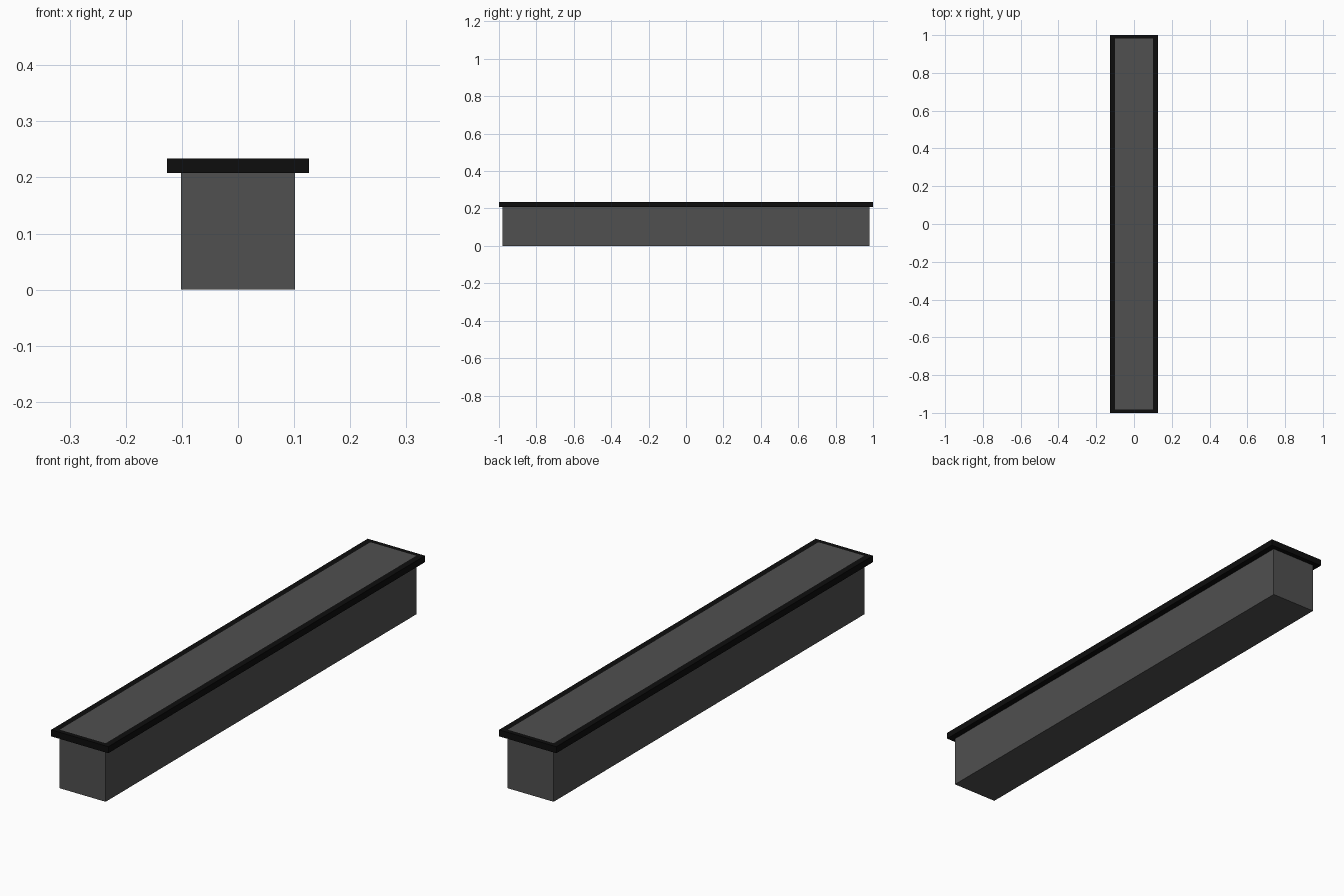
import bpy
import bmesh

if "Cube" in bpy.data.objects:
    bpy.data.objects.remove(bpy.data.objects["Cube"])

HX, HY = 0.1015, 0.981      # body half sizes
RX, RY = 0.1265, 1.0        # rim half sizes
RIM_Z, TOP_Z = 0.208, 0.234


def material(name, value):
    mat = bpy.data.materials.new(name)
    mat.diffuse_color = (value, value, value, 1)
    mat.use_nodes = True
    mat.node_tree.nodes["Principled BSDF"].inputs["Base Color"].default_value = mat.diffuse_color
    return mat


def rect(bm, hx, hy, z):
    return [bm.verts.new((sx * hx, sy * hy, z))
            for sx, sy in ((-1, -1), (1, -1), (1, 1), (-1, 1))]


def bridge(bm, a, b):
    for i in range(4):
        j = (i + 1) % 4
        bm.faces.new((a[i], a[j], b[j], b[i]))


def finish(bm, name, mat):
    bmesh.ops.recalc_face_normals(bm, faces=bm.faces)
    mesh = bpy.data.meshes.new(name)
    bm.to_mesh(mesh)
    bm.free()
    mesh.materials.append(mat)
    bpy.context.collection.objects.link(bpy.data.objects.new(name, mesh))


# Long box body, its top flush with the rim
bm = bmesh.new()
low, high = rect(bm, HX, HY, 0), rect(bm, HX, HY, TOP_Z)
bm.faces.new(low)
bm.faces.new(high)
bridge(bm, low, high)
finish(bm, "trough_body", material("dark_grey", 0.08))

# Rectangular rim frame around the top of the body
bm = bmesh.new()
loops = [rect(bm, RX, RY, RIM_Z), rect(bm, RX, RY, TOP_Z),
         rect(bm, HX, HY, TOP_Z), rect(bm, HX, HY, RIM_Z)]
for k in range(4):
    bridge(bm, loops[k], loops[(k + 1) % 4])
finish(bm, "top_rim", material("black", 0.004))
